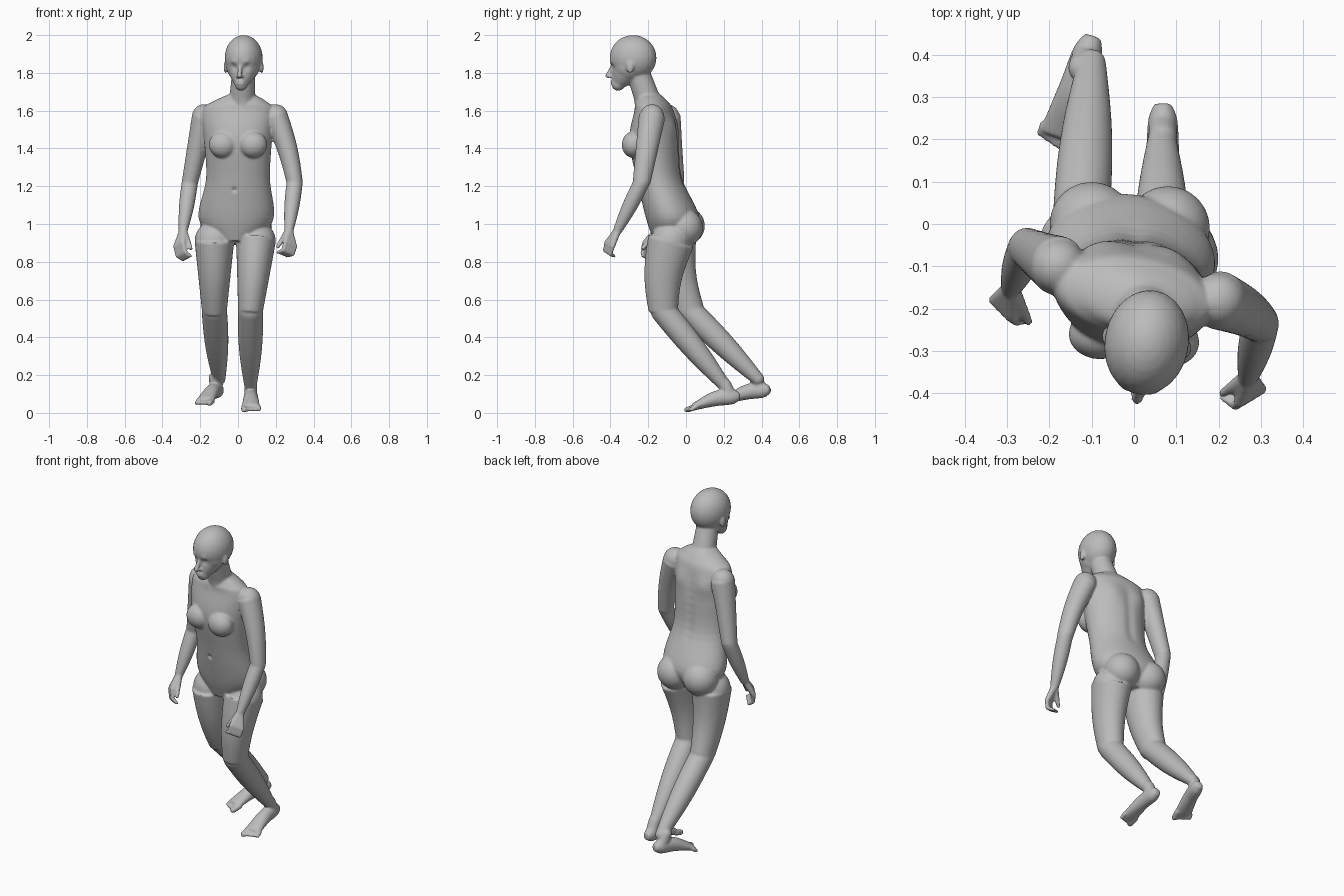
import bpy, bmesh, math
from mathutils import Vector, Matrix

cube = bpy.data.objects.get("Cube")
if cube:
    bpy.data.objects.remove(cube)

skin = bpy.data.materials.new("grey_skin")
skin.use_nodes = True
grey = (0.5, 0.5, 0.5, 1)
skin.diffuse_color = grey
skin.node_tree.nodes["Principled BSDF"].inputs["Base Color"].default_value = grey

bm = bmesh.new()
identity = Matrix()


def spline(rows, steps=6):
    """Catmull-Rom curve through rows of numbers."""
    points = [Vector(row) for row in rows]
    first, last = points[0], points[-1]
    points = [2 * first - points[1]] + points + [2 * last - points[-2]]
    curve = []
    for a, b, c, d in zip(points, points[1:], points[2:], points[3:]):
        for i in range(steps):
            t = i / steps
            linear = (c - a) * t
            square = (2 * a - 5 * b + 4 * c - d) * t * t
            cubic = (3 * b - a - 3 * c + d) * t ** 3
            curve.append(b + (linear + square + cubic) / 2)
    return curve + [last]


def loft(rows, yaw=None, matrix=identity, sides=32):
    """Skin ellipses (x, y, z, half width, half depth); a yaw keeps rings level."""
    centres = [Vector(row[:3]) for row in rows]
    rings = []
    for i, (centre, row) in enumerate(zip(centres, rows)):
        if yaw is None:
            after, before = centres[min(i + 1, len(rows) - 1)], centres[max(i - 1, 0)]
            tangent = (after - before).normalized()
            across = (Vector((1, 0, 0)) - tangent * tangent.x).normalized()
        else:
            tangent = Vector((0, 0, 1))
            across = Vector((math.cos(yaw), math.sin(yaw), 0))
        along = tangent.cross(across)
        ring = []
        for k in range(sides):
            angle = math.tau * k / sides
            offset = across * row[3] * math.cos(angle) + along * row[4] * math.sin(angle)
            ring.append(bm.verts.new(matrix @ (centre + offset)))
        rings.append(ring)
    for low, high in zip(rings, rings[1:]):
        for k in range(sides):
            n = (k + 1) % sides
            bm.faces.new((low[k], low[n], high[n], high[k]))
    bm.faces.new(rings[0][::-1])
    bm.faces.new(rings[-1])


def ball(centre, radii, matrix=identity):
    place = matrix @ Matrix.Translation(centre) @ Matrix.Diagonal((*radii, 1))
    bmesh.ops.create_uvsphere(bm, u_segments=24, v_segments=16, radius=1, matrix=place)


def bone(start, end, thick, thin, bulge=0, depth=1, bow=(0, 0, 0), matrix=identity):
    """Tapered limb segment with a muscle bulge, a bowed axis and round ends."""
    start, end, bow = Vector(start), Vector(end), Vector(bow)
    rows = []
    for i in range(13):
        t = i / 12
        swell = math.sin(math.pi * t)
        radius = thick + (thin - thick) * t + bulge * swell
        rows.append((*(start.lerp(end, t) + bow * swell), radius, radius * depth))
    loft(rows, matrix=matrix)
    ball(start, [thick] * 3, matrix)
    ball(end, [thin] * 3, matrix)


# Torso: pelvis, waist, ribs, shoulders, base of neck
pelvis_to_neck = [(-.01, -.08, .91, .1, .09), (-.01, -.07, 1.03, .2, .14), (0, -.14, 1.24, .17, .12),
                  (0, -.17, 1.44, .18, .13), (0, -.17, 1.6, .19, .1), (.01, -.18, 1.65, .14, .08),
                  (.02, -.2, 1.69, .06, .06)]
loft(spline(pelvis_to_neck), yaw=-.15, sides=48)
for breast in ((.08, -.28, 1.42), (-.08, -.26, 1.42)):
    ball(breast, (.075, .06, .07))
for buttock in ((-.1, 0, .99), (.08, -.01, .98)):
    ball(buttock, (.1, .1, .1))
bone((.02, -.19, 1.62), (.03, -.26, 1.82), .07, .06)

# Head, in its own frame and turned a little
head = Matrix.Translation((.03, -.28, 0)) @ Matrix.Rotation(-.17, 4, 'Z')
ball((0, 0, 1.88), (.1, .125, .12), head)
bone((0, -.02, 1.84), (0, -.08, 1.74), .09, .035, bulge=.006, matrix=head)
bone((0, -.11, 1.84), (0, -.135, 1.785), .009, .014, matrix=head)
for lip in (1.755, 1.743):
    ball((0, -.108, lip), (.024, .014, .006), head)
for side in (-1, 1):
    ball((side * .097, 0, 1.83), (.01, .02, .033), head)
    ball((side * .012, -.12, 1.78), (.008, .011, .008), head)


def arm(shoulder, elbow, wrist, outward):
    bone(shoulder, elbow, .064, .043, depth=1.1, bow=(outward, 0, 0))
    bone(elbow, wrist, .043, .025, bulge=.006)


def hand(wrist, index, little, bend, curl, thumb):
    wrist, index, little, bend, curl = map(Vector, (wrist, index, little, bend, curl))
    for i in range(4):
        knuckle = index.lerp(little, i / 3)
        middle = knuckle + bend
        bone(wrist, knuckle, .02, .014)
        bone(knuckle, middle, .013, .011)
        bone(middle, middle + curl, .011, .009)
    bone(wrist, thumb, .02, .011)


# Arms and hands
left_wrist, right_wrist = (.27, -.36, .97), (-.29, -.15, .97)
arm((.2, -.18, 1.57), (.3, -.235, 1.22), left_wrist, .012)
arm((-.18, -.1, 1.57), (-.255, -.055, 1.22), right_wrist, 0)
hand(left_wrist, (.25, -.42, .9), (.3, -.39, .88), (-.01, -.01, -.04), (-.03, .02, -.01), (.21, -.4, .88))
hand(right_wrist, (-.29, -.22, .9), (-.33, -.18, .88), (.01, -.01, -.05), (.03, 0, -.02), (-.25, -.23, .87))


def leg(hip, knee, ankle):
    bone(hip, knee, .105, .066, depth=1.18, bow=(0, -.02, 0))
    bone(knee, ankle, .067, .034, bulge=.011)


def foot(heel, yaw, side):
    place = Matrix.Translation(heel) @ Matrix.Rotation(yaw, 4, 'Z') @ Matrix.Diagonal((side, 1, 1, 1))
    heel_to_ball = [(0, .01, .085, .02, .02), (0, -.03, .085, .035, .04),
                    (0, -.12, .075, .04, .04), (0, -.24, .03, .05, .018)]
    loft(spline(heel_to_ball), matrix=place)
    bone((0, -.07, .15), (0, -.04, .09), .034, .034, matrix=place)
    for i in range(5):
        size = .011 if i else .016
        x = i * .02 - .036
        bone((x, -.225, .03), (x, i * .006 - .27, .017), size, size, matrix=place)


# Legs and feet
leg((.095, -.08, .91), (.066, -.12, .54), (.066, .2, .15))
leg((-.125, -.07, .91), (-.125, .02, .54), (-.1, .38, .18))
foot((.068, .275, 0), 0, 1)
foot((-.1, .435, .035), -.32, -1)

# Fuse the parts into one skin
raw = bpy.data.meshes.new("raw")
bmesh.ops.recalc_face_normals(bm, faces=bm.faces)
bm.to_mesh(raw)
bm.free()
body = bpy.data.objects.new("body", raw)
bpy.context.collection.objects.link(body)
fuse = body.modifiers.new("fuse", 'REMESH')
fuse.mode = 'VOXEL'
fuse.voxel_size = .006
soften = body.modifiers.new("soften", 'SMOOTH')
soften.factor = .5
soften.iterations = 8
mesh = bpy.data.meshes.new_from_object(body.evaluated_get(bpy.context.evaluated_depsgraph_get()))
body.modifiers.clear()
body.data = mesh
bpy.data.meshes.remove(raw)


def press(point, radius, push, matrix=identity):
    """Move the skin near a point, fading with distance."""
    centre, shift = matrix @ Vector(point), matrix.to_3x3() @ Vector(push)
    for vert in mesh.vertices:
        reach = (vert.co - centre).length_squared / radius ** 2
        if reach < 6:
            vert.co += shift * math.exp(-reach)


# Face relief: sockets, eyeballs, brows, mouth line
for side in (-1, 1):
    press((side * .036, -.11, 1.832), .017, (0, .013, 0), head)
    press((side * .036, -.1, 1.83), .01, (0, -.006, 0), head)
    press((side * .036, -.11, 1.858), .016, (0, -.005, 0), head)
for i in range(-2, 3):
    press((i * .008, -.12, 1.749), .005, (0, .003, 0), head)

# Body relief: spine, navel, shoulder blades, collarbones
for i in range(9):
    press((0, -.03, 1.2 + i * .045), .028, (0, -.007, 0))
press((-.02, -.25, 1.18), .012, (0, .012, 0))
for blade in ((.1, -.06, 1.52), (-.09, -.04, 1.52)):
    press(blade, .06, (0, .014, 0))
for side in (-1, 1):
    for i in range(4):
        press((side * (.03 + i * .035), -.27, 1.635), .02, (0, -.004, .002))

mesh.materials.clear()
mesh.materials.append(skin)
mesh.shade_smooth()
